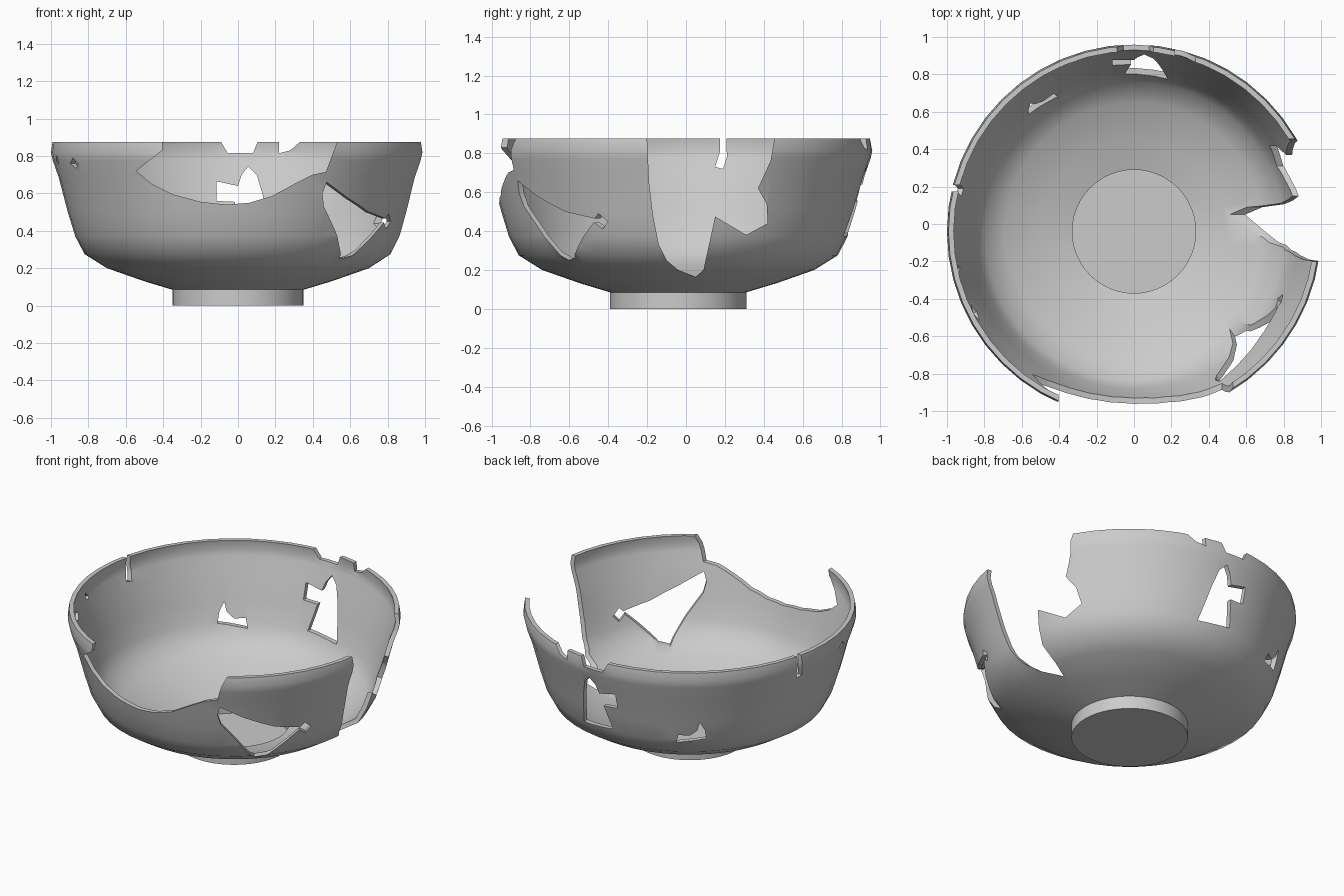
import bpy, bmesh, math

AXIS_Y = -0.04
SEG = 48

# closed wall section (radius, height): outside going up, then inside going down
PROFILE = [(0, 0), (0.35, 0), (0.35, 0.085), (0.5, 0.13), (0.7, 0.2), (0.82, 0.275),
           (0.87, 0.37), (0.91, 0.5), (0.96, 0.69), (0.99, 0.775), (1.0, 0.82), (0.992, 0.875),
           (0.964, 0.875), (0.972, 0.82), (0.962, 0.778), (0.933, 0.7), (0.882, 0.51),
           (0.842, 0.383), (0.8, 0.295), (0.69, 0.225), (0.49, 0.155), (0.33, 0.11),
           (0.33, 0.025), (0, 0.025)]


def make_object(name, bm):
    bmesh.ops.recalc_face_normals(bm, faces=bm.faces)
    mesh = bpy.data.meshes.new(name)
    bm.to_mesh(mesh)
    bm.free()
    ob = bpy.data.objects.new(name, mesh)
    bpy.context.collection.objects.link(ob)
    return ob


def lathe(name, profile):
    bm = bmesh.new()
    rings = []
    for r, z in profile:
        if r == 0:
            rings.append([bm.verts.new((0, AXIS_Y, z))] * SEG)
        else:
            rings.append([bm.verts.new((r * math.cos(t), AXIS_Y + r * math.sin(t), z))
                          for t in (2 * math.pi * i / SEG for i in range(SEG))])
    for a, b in zip(rings, rings[1:]):
        for i in range(SEG):
            j = (i + 1) % SEG
            bm.faces.new(list(dict.fromkeys((a[i], a[j], b[j], b[i]))))
    return make_object(name, bm)


def cut(target, name, angle, pts, flip=1, r0=0.4, r1=1.4):
    """Punch an outline out of one wall; angle 0 = front, 90 = right, as seen from outside."""
    a = math.radians(angle)
    bm = bmesh.new()
    caps = []
    for r in (r0, r1):
        caps.append([bm.verts.new((r * math.sin(a) + flip * u * math.cos(a),
                                   AXIS_Y - r * math.cos(a) + flip * u * math.sin(a), z))
                     for u, z in pts])
        bm.faces.new(caps[-1])
    n = len(pts)
    for i in range(n):
        j = (i + 1) % n
        bm.faces.new((caps[0][i], caps[0][j], caps[1][j], caps[1][i]))
    cutter = make_object(name, bm)
    cutter.hide_render = True
    mod = target.modifiers.new(name, 'BOOLEAN')
    mod.operation = 'DIFFERENCE'
    mod.solver = 'EXACT'
    mod.object = cutter
    bpy.context.view_layer.objects.active = target
    bpy.ops.object.modifier_apply(modifier=name)
    bpy.data.objects.remove(cutter)


bowl = lathe("broken_bowl", PROFILE)

# large break in the front rim
cut(bowl, "front_break", 0, [(-0.40, 1.1), (-0.405, 0.83), (-0.545, 0.72), (-0.46, 0.65), (-0.35, 0.595),
    (-0.2, 0.555), (-0.06, 0.54), (0.06, 0.55), (0.18, 0.585), (0.3, 0.65), (0.4, 0.70), (0.47, 0.715),
    (0.53, 0.875), (0.53, 1.1)])

# deep break in the right side
cut(bowl, "right_break", 90, [(-0.16, 1.1), (-0.16, 0.875), (-0.15, 0.65), (-0.13, 0.48), (-0.10, 0.33),
    (-0.06, 0.25), (0.0, 0.2), (0.09, 0.165), (0.13, 0.2), (0.19, 0.475), (0.35, 0.38), (0.46, 0.44),
    (0.455, 0.54), (0.41, 0.62), (0.475, 0.76), (0.495, 0.875), (0.495, 1.1)], r0=0.3)

# pointed hole in the front right wall
cut(bowl, "front_right_hole", 35, [(-0.085, 0.66), (-0.1, 0.6), (-0.08, 0.53), (0.02, 0.4), (0.12, 0.25),
    (0.19, 0.265), (0.39, 0.445), (0.425, 0.41), (0.46, 0.45), (0.425, 0.49), (0.40, 0.465),
    (0.24, 0.5), (0.06, 0.58)])

# back wall: rim notches and hole (outlines drawn as seen from the front)
cut(bowl, "back_notch_a", 180, [(-0.09, 1.1), (-0.09, 0.875), (-0.055, 0.815), (0.08, 0.815),
    (0.105, 0.875), (0.105, 1.1)], -1)
cut(bowl, "back_notch_b", 180, [(0.215, 1.1), (0.22, 0.815), (0.28, 0.83), (0.33, 0.875), (0.33, 1.1)], -1)
cut(bowl, "back_hole", 180, [(-0.115, 0.665), (0.0, 0.64), (0.02, 0.70), (0.055, 0.745), (0.10, 0.70),
    (0.13, 0.6), (0.18, 0.37), (0.10, 0.375), (-0.05, 0.39), (-0.015, 0.555), (-0.115, 0.56)], -1)

# small hole low in the back left wall
cut(bowl, "back_left_hole", 215, [(-0.10, 0.385), (-0.09, 0.45), (-0.06, 0.51), (-0.045, 0.45),
    (0.0, 0.41), (0.07, 0.415), (0.08, 0.355)], -1)

# slit and two chips in the left wall
cut(bowl, "left_slit", 270, [(0.215, 1.1), (0.215, 0.81), (0.19, 0.73), (0.23, 0.72), (0.25, 0.78),
    (0.245, 1.1)], -1)
cut(bowl, "left_chip_a", 297, [(-0.05, 0.76), (0.0, 0.79), (0.05, 0.755), (0.0, 0.735)])
cut(bowl, "left_chip_b", 282, [(-0.02, 0.77), (0.01, 0.805), (0.025, 0.78), (0.0, 0.755)])

bpy.ops.object.select_all(action='DESELECT')
bowl.select_set(True)
bpy.context.view_layer.objects.active = bowl
bpy.ops.object.shade_smooth_by_angle(angle=math.radians(35))
